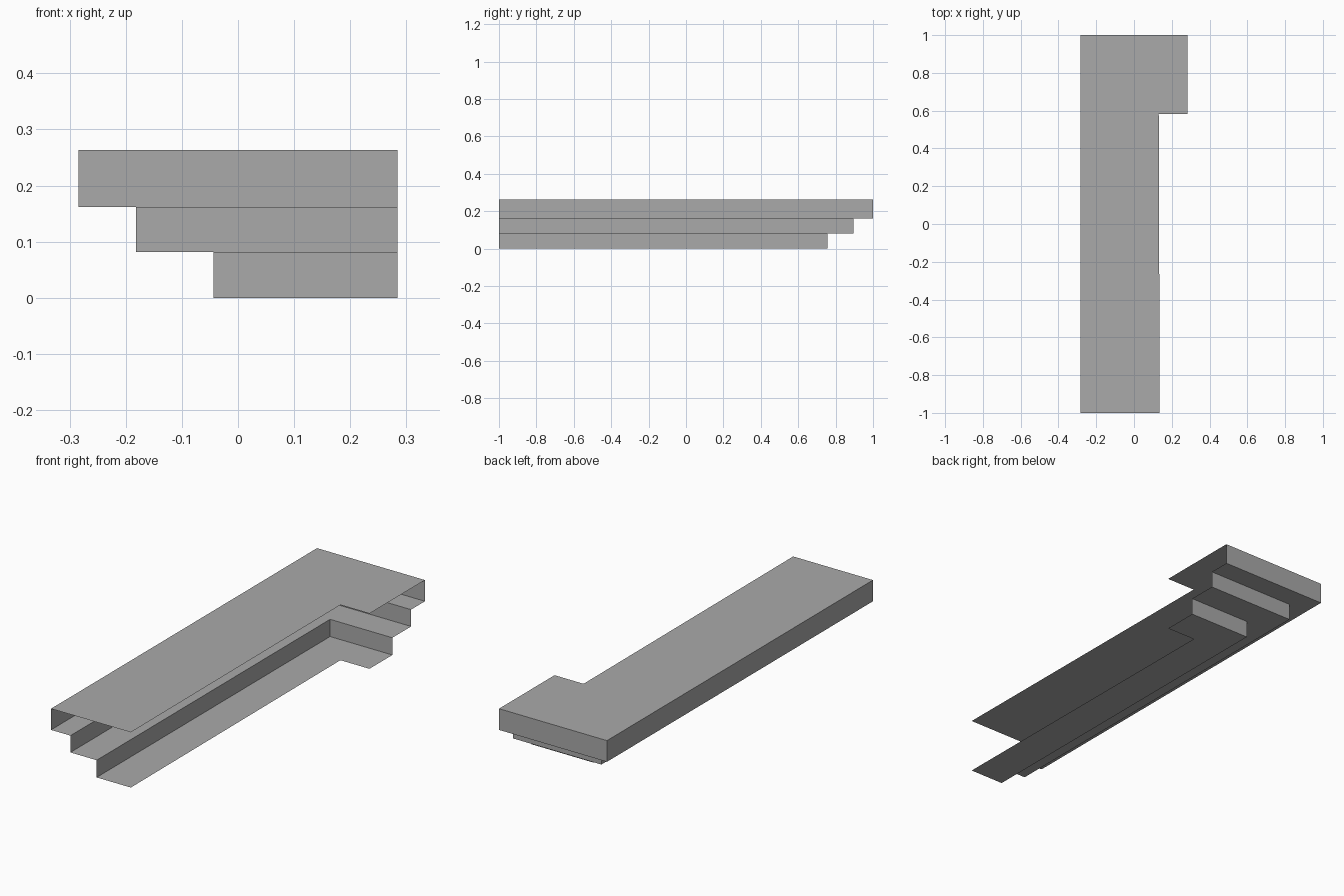
import bpy
import bmesh

cube = bpy.data.objects.get("Cube")
if cube:
    bpy.data.objects.remove(cube, do_unlink=True)

grey = bpy.data.materials.new("plain_grey")
COLOUR = (0.4, 0.4, 0.4, 1)
grey.use_nodes = True
grey.diffuse_color = COLOUR
grey.node_tree.nodes["Principled BSDF"].inputs["Base Color"].default_value = COLOUR

HALF_X = 0.284
HALF_Y = 1.0
NOTCH_Y = 0.583

# Stepped profile: (inset from the outer edge, height), top to bottom
PROFILE = [(0, 0.263), (0, 0.162), (0.102, 0.162), (0.102, 0.082),
           (0.24, 0.082), (0.24, 0)]


def outline(inset, z):
    """Wall line: along the side, round the corner, along the back."""
    side, back = -HALF_X + inset, HALF_Y - inset * 1.02
    return [(side, -HALF_Y, z), (side, back, z), (HALF_X, back, z)]


def add_part(name, faces):
    """Make one open sheet from a list of face corner loops."""
    bm = bmesh.new()
    for loop in faces:
        bm.faces.new([bm.verts.new(p) for p in loop])
    bmesh.ops.remove_doubles(bm, verts=bm.verts, dist=0.0001)
    mesh = bpy.data.meshes.new(name)
    bm.to_mesh(mesh)
    bm.free()
    mesh.materials.append(grey)
    bpy.context.collection.objects.link(bpy.data.objects.new(name, mesh))


def panel(inset, z):
    """L-shaped flat sheet, closing the outline along the open inner edge."""
    return outline(inset, z) + [(HALF_X, NOTCH_Y, z), (0.131, NOTCH_Y, z),
                                (0.136, -HALF_Y, z)]


# Flat L-shaped sheets, facing up and down
add_part("top_panel", [panel(*PROFILE[0])[::-1]])
add_part("bottom_panel", [panel(*PROFILE[-1])])

# Stepped walls and ledges, open at the front and on the inner side
wall_faces = []
for upper, lower in zip(PROFILE, PROFILE[1:]):
    a, b = outline(*upper), outline(*lower)
    for i in range(2):
        wall_faces.append([a[i], a[i + 1], b[i + 1], b[i]])
add_part("stepped_wall", wall_faces)
